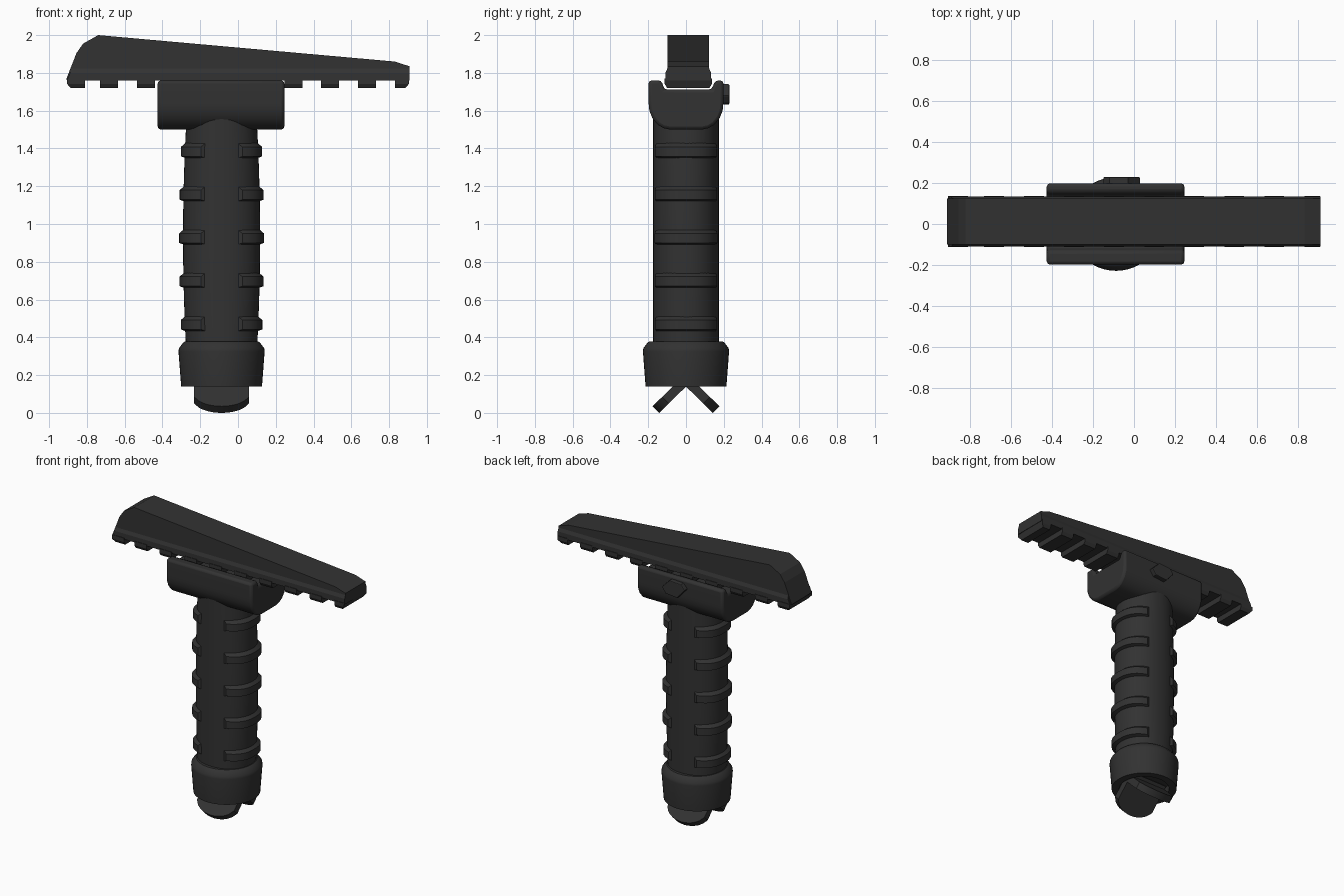
import bpy, bmesh, math
from mathutils import Vector

if "Cube" in bpy.data.objects:
    bpy.data.objects.remove(bpy.data.objects["Cube"], do_unlink=True)

# One matte dark polymer colour
polymer = bpy.data.materials.new("dark_polymer")
polymer.use_nodes = True
COLOUR = (0.032, 0.032, 0.032, 1)
polymer.diffuse_color = COLOUR
shader = polymer.node_tree.nodes["Principled BSDF"]
shader.inputs["Base Color"].default_value = COLOUR
shader.inputs["Roughness"].default_value = 0.7

GRIP_X = -0.087   # grip axis
RAIL_Y = 0.012    # rail centre line


def finish(name, bm, smooth=False, bevel=0):
    bmesh.ops.recalc_face_normals(bm, faces=bm.faces)
    mesh = bpy.data.meshes.new(name)
    bm.to_mesh(mesh)
    bm.free()
    obj = bpy.data.objects.new(name, mesh)
    bpy.context.collection.objects.link(obj)
    mesh.materials.append(polymer)
    if bevel:
        mod = obj.modifiers.new("edge_bevel", "BEVEL")
        mod.width, mod.segments, mod.limit_method = bevel, 2, "ANGLE"
        mod.angle_limit = math.radians(50)
    if smooth:
        bpy.ops.object.select_all(action="DESELECT")
        obj.select_set(True)
        bpy.context.view_layer.objects.active = obj
        bpy.ops.object.shade_smooth_by_angle(angle=math.radians(35))
    return obj


def loft(bm, rings, cap=True):
    """Skin a list of equal closed rings of points."""
    loops = [[bm.verts.new(p) for p in ring] for ring in rings]
    n = len(loops[0])
    for a, b in zip(loops, loops[1:]):
        for i in range(n):
            j = (i + 1) % n
            bm.faces.new((a[i], a[j], b[j], b[i]))
    if cap:
        bm.faces.new(loops[0])
        bm.faces.new(loops[-1])


def prism_x(bm, section, x0, x1):
    loft(bm, [[(x, y, z) for y, z in section] for x in (x0, x1)])


def prism_y(bm, outline, y0, y1):
    loft(bm, [[(x, y, z) for x, z in outline] for y in (y0, y1)])


def mirrored(half, centre=0):
    """Close a half section given as (half width, height)."""
    return [(centre + y, z) for y, z in half] + [(centre - y, z) for y, z in reversed(half)]


def oval(t, rx, ry, n=2.0):
    c, s = math.cos(t), math.sin(t)
    return (math.copysign(abs(c) ** (2 / n), c) * rx,
            math.copysign(abs(s) ** (2 / n), s) * ry)


def bulge(z):
    """Grip half width, fullest in the middle."""
    return 0.204 - 0.014 * ((z - 0.93) / 0.55) ** 2


# Sloping top bar
bm = bmesh.new()
prism_y(bm, [(-0.91, 1.765), (-0.855, 1.905), (-0.82, 1.955), (-0.74, 2.0),
             (0.83, 1.86), (0.908, 1.835), (0.908, 1.765)],
        RAIL_Y - 0.111, RAIL_Y + 0.111)
finish("top_bar", bm)

# Wider flange along the bottom of the bar
bm = bmesh.new()
prism_x(bm, mirrored([(0.121, 1.76), (0.121, 1.8), (0.11, 1.825)], RAIL_Y), -0.905, 0.908)
for v in bm.verts:
    if v.co.x < 0:
        v.co.x += (v.co.z - 1.76) * 0.38
finish("rail_flange", bm)

# Rail teeth
bm = bmesh.new()
tooth = mirrored([(0.112, 1.72), (0.125, 1.742), (0.125, 1.77)], RAIL_Y)
for x in [-0.905] + [-0.73 + 0.195 * k for k in range(9)]:
    prism_x(bm, tooth, x, min(x + 0.096, 0.905))
for v in bm.verts:
    if abs(v.co.x) > 0.9 and v.co.z < 1.73:
        v.co.x *= 0.98
finish("rail_teeth", bm)

# Cradle clamp with a slot for the rail
bm = bmesh.new()
prism_x(bm, [(-0.198, 1.76), (-0.13, 1.76), (-0.115, 1.712), (0.135, 1.712), (0.155, 1.76)]
        + mirrored([(0.198, 1.76), (0.198, 1.64), (0.194, 1.6), (0.178, 1.56),
                    (0.15, 1.526), (0.12, 1.508), (0.085, 1.5)])[:-1],
        -0.425, 0.245)
finish("rail_clamp", bm, smooth=True, bevel=0.016)

# Clamp bolt head on the back
bm = bmesh.new()
prism_y(bm, [(-0.15, 1.7), (-0.12, 1.735), (-0.03, 1.74), (0.03, 1.68),
             (0.0, 1.64), (-0.09, 1.632)], 0.18, 0.229)
finish("clamp_bolt", bm, bevel=0.005)

# Grip body
bm = bmesh.new()
rings = []
for k in range(13):
    z = 0.3 + k * 0.105
    ring = []
    for i in range(48):
        x, y = oval(math.tau * i / 48, bulge(z), 0.174, 2.15)
        ring.append((GRIP_X + x, y, z))
    rings.append(ring)
loft(bm, rings)
finish("grip_body", bm, smooth=True)

# Finger ribs wrapping each side, open at the front and back
bm = bmesh.new()
for k in range(5):
    z0 = 0.43 + 0.229 * k
    z1 = z0 + 0.09
    r = bulge((z0 + z1) / 2)
    # radius x, radius y, squareness, end distance, height
    corners = [(r - 0.012, 0.166, 2.1, 0.075, z0),
               (r + 0.021, 0.178, 2.5, 0.11, z0 + 0.012),
               (r + 0.021, 0.178, 2.5, 0.11, z1 - 0.028),
               (r - 0.012, 0.166, 2.1, 0.075, z1)]
    for side in (-1, 1):
        rings = []
        for i in range(25):
            ring = []
            for rx, ry, n, end, z in corners:
                t = math.acos((end / rx) ** (n / 2)) * (i / 12 - 1)
                x, y = oval(t, rx, ry, n)
                ring.append((GRIP_X + side * x, y, z))
            rings.append(ring)
        loft(bm, rings)
finish("finger_ribs", bm, smooth=True)

# Base collar, recessed underneath
bm = bmesh.new()
profile = [(0.004, 0.2), (0.165, 0.2), (0.165, 0.14), (0.214, 0.14), (0.228, 0.325),
           (0.226, 0.342), (0.205, 0.37), (0.195, 0.378), (0.004, 0.378)]
rings = []
for r, z in profile:
    rings.append([(GRIP_X + r * math.cos(math.tau * i / 48),
                   r * math.sin(math.tau * i / 48), z) for i in range(48)])
loft(bm, rings)
finish("base_collar", bm, smooth=True)

# Two splayed feet with rounded ends
for name, side in (("front_foot", -1), ("back_foot", 1)):
    bm = bmesh.new()
    outline = [(-0.145, 0.19), (0.145, 0.19)]
    for i in range(13):
        u = 1 - i / 6
        outline.append((0.145 * u, 0.05 * (1 - math.sqrt(1 - 0.9 * u * u)) / 0.684))
    rings = []
    for off in (0, 0.035):
        rings.append([Vector((GRIP_X + x, side * (0.142 - z * 1.02 + off), z + off))
                      for x, z in outline])
    loft(bm, rings)
    finish(name, bm, smooth=True)
